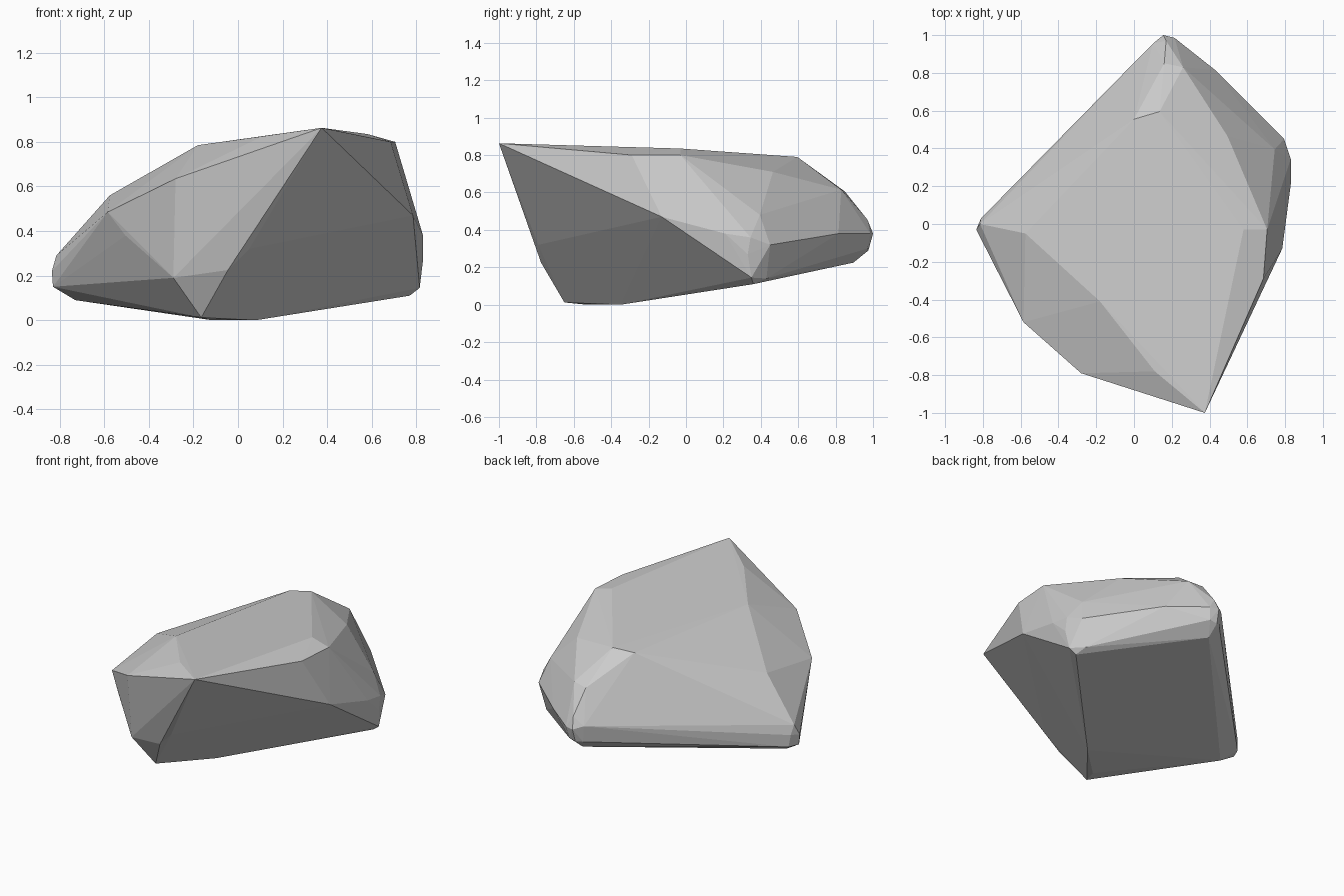
import bpy, bmesh

# Boulder: convex hull of its corner points, grouped by region
top = [(.375, -1, .863), (.11, -.78, .825), (-.18, -.41, .785), (.58, -.03, .835),
       (.705, -.03, .80), (.685, -.29, .80), (.135, .595, .79), (0, .555, .775),
       (-.575, -.05, .56), (.495, .465, .71), (.26, .83, .615), (.16, .85, .605)]
front = [(-.28, -.79, .635), (-.15, -.775, .69), (-.585, -.52, .485), (-.505, -.57, .38),
         (-.29, -.73, .19), (-.045, -.775, .225), (.05, -.79, .32)]
left_tip = [(-.815, 0, .29), (-.835, -.03, .22), (-.83, -.03, .15), (-.80, .04, .15),
            (-.73, -.04, .09), (-.81, .03, .23)]
back_tip = [(.17, .97, .455), (.155, 1, .38), (.15, .975, .29), (.15, .895, .225),
            (.215, .985, .38), (.20, .97, .30), (.10, .955, .40), (.11, .95, .29)]
right_tip = [(.785, -.13, .47), (.83, .21, .38), (.83, .345, .36), (.83, .33, .27),
             (.795, .45, .32), (.815, .35, .145), (.77, .36, .11), (.75, .43, .14),
             (.745, .395, .48), (.43, .815, .38)]
base = [(-.165, -.65, .012), (.08, -.35, 0), (-.13, -.55, .002)]

bm = bmesh.new()
for co in top + front + left_tip + back_tip + right_tip + base:
    bm.verts.new(co)
hull = bmesh.ops.convex_hull(bm, input=bm.verts)
loose = {g for g in hull["geom_interior"] + hull["geom_unused"]
         if isinstance(g, bmesh.types.BMVert)}
bmesh.ops.delete(bm, geom=list(loose), context='VERTS')
bmesh.ops.recalc_face_normals(bm, faces=bm.faces)

mesh = bpy.data.meshes.new("boulder")
bm.to_mesh(mesh)
bm.free()
boulder = bpy.data.objects.new("boulder", mesh)
bpy.context.collection.objects.link(boulder)
